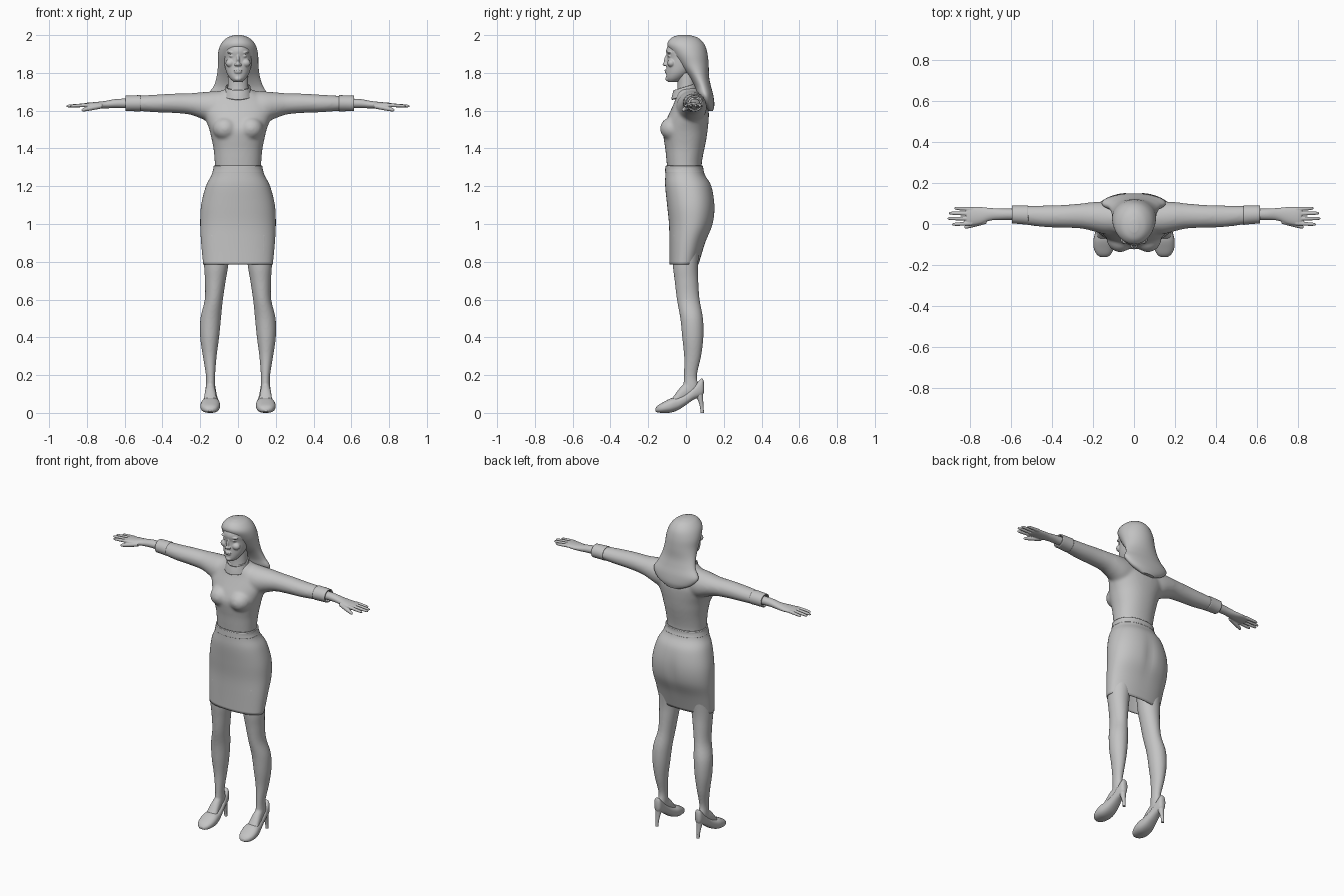
import bpy
import bmesh
import math
from mathutils import Matrix, Vector

cube = bpy.data.objects.get("Cube")
if cube:
    bpy.data.objects.remove(cube, do_unlink=True)

GREY = (0.55, 0.55, 0.55, 1.0)
clay = bpy.data.materials.new("plain_grey")
clay.use_nodes = True
clay.diffuse_color = GREY
clay.node_tree.nodes["Principled BSDF"].inputs["Base Color"].default_value = GREY


def smooth_rings(rings, steps):
    """Pass a Catmull-Rom curve through the cross-section extents."""
    result = []
    last = len(rings) - 1
    for i in range(last):
        before, start = rings[max(i - 1, 0)], rings[i]
        end, after = rings[i + 1], rings[min(i + 2, last)]
        for k in range(steps):
            t = k / steps
            result.append([
                b + t * ((c - a) + t * ((2 * a - 5 * b + 4 * c - d) + t * (3 * (b - c) + d - a))) / 2
                for a, b, c, d in zip(before, start, end, after)])
    result.append(rings[last])
    return result


def loft(bm, axis, rings, side=1, power=2.0, caps=True, count=40, steps=5):
    """Skin rings of (position, low, high, low, high) along an axis.
    Rings of four values are (position, half width, low, high)."""
    full = [r if len(r) == 5 else (r[0], -r[1], r[1], r[2], r[3]) for r in rings]
    loops = []
    for pos, u_low, u_high, v_low, v_high in smooth_rings(full, steps):
        loop = []
        for i in range(count):
            angle = math.tau * i / count
            c, s = math.cos(angle), math.sin(angle)
            u = math.copysign(abs(c) ** (2 / power), c)
            v = math.copysign(abs(s) ** (2 / power), s)
            u = (u_low + u_high) / 2 + u * (u_high - u_low) / 2
            v = (v_low + v_high) / 2 + v * (v_high - v_low) / 2
            x, y, z = {"X": (pos, u, v), "Y": (u, pos, v), "Z": (u, v, pos)}[axis]
            loop.append(bm.verts.new((x * side, y, z)))
        loops.append(loop)
    for low, high in zip(loops, loops[1:]):
        for i in range(count):
            j = (i + 1) % count
            bm.faces.new((low[i], low[j], high[j], high[i]))
    if caps:
        bm.faces.new(loops[0])
        bm.faces.new(loops[-1])


def ellipsoid(bm, centre, radii):
    place = Matrix.Translation(centre) @ Matrix.Diagonal((*radii, 1))
    bmesh.ops.create_uvsphere(bm, u_segments=24, v_segments=16, radius=1, matrix=place)


def finger(bm, start, end, radius, side):
    start, end = Vector(start), Vector(end)
    rings = []
    for t, scale in ((0, 1), (0.5, 0.95), (0.9, 0.75), (1, 0.3)):
        p, r = start.lerp(end, t), radius * scale
        rings.append((p.x, p.y - r, p.y + r, p.z - r, p.z + r))
    loft(bm, "X", rings, side, count=16)


def finish(name, bm, voxel=0, relax=4, thickness=0):
    """Make the object; fuse overlapping forms or give open shells thickness."""
    bmesh.ops.recalc_face_normals(bm, faces=bm.faces)
    mesh = bpy.data.meshes.new(name)
    bm.to_mesh(mesh)
    bm.free()
    mesh.materials.append(clay)
    obj = bpy.data.objects.new(name, mesh)
    bpy.context.collection.objects.link(obj)
    bpy.ops.object.select_all(action="DESELECT")
    obj.select_set(True)
    bpy.context.view_layer.objects.active = obj
    bpy.ops.object.shade_smooth_by_angle(angle=math.radians(50))
    if voxel:
        remesh = obj.modifiers.new("fuse", "REMESH")
        remesh.mode = "VOXEL"
        remesh.voxel_size = voxel
        remesh.use_smooth_shade = True
        soften = obj.modifiers.new("soften", "SMOOTH")
        soften.factor = 0.5
        soften.iterations = relax
    if thickness:
        shell = obj.modifiers.new("shell", "SOLIDIFY")
        shell.thickness = thickness
        shell.offset = -1
    return obj


# Blouse: torso, bust and sleeves fused into one soft surface
bm = bmesh.new()
loft(bm, "Z", [
    (1.2, .12, -.09, .09), (1.3, .122, -.1, .083), (1.35, .125, -.105, .088),
    (1.4, .13, -.11, .098), (1.45, .14, -.118, .108), (1.5, .152, -.122, .115),
    (1.55, .17, -.105, .12), (1.6, .185, -.082, .12), (1.65, .17, -.06, .105),
    (1.69, .11, -.05, .085), (1.72, .06, -.04, .06)], power=2.2)
for side in (1, -1):
    ellipsoid(bm, (side * .068, -.07, 1.505), (.066, .068, .062))
    loft(bm, "X", [
        (.06, -.05, .105, 1.53, 1.708), (.14, -.05, .11, 1.535, 1.702),
        (.2, -.035, .107, 1.56, 1.697), (.26, -.022, .1, 1.58, 1.692),
        (.35, -.018, .093, 1.588, 1.69), (.45, -.014, .09, 1.592, 1.684),
        (.55, 0, .088, 1.6, 1.678), (.59, .008, .085, 1.603, 1.674)], side)
finish("blouse", bm, voxel=.008, relax=12)

# Collar: an open band that sits lower at the throat
bm = bmesh.new()
loft(bm, "Z", [(1.682, .076, -.078, .066), (1.705, .07, -.073, .062),
               (1.728, .066, -.066, .06)], caps=False)
for v in bm.verts:
    v.co.z += v.co.y * .3
finish("collar", bm, thickness=.008)

# Skirt: hollow, open at the hem, with a waistband
SKIRT = [
    (.785, .184, -.088, .066), (.9, .195, -.088, .102), (1.0, .2, -.09, .143),
    (1.1, .195, -.1, .153), (1.2, .17, -.11, .135), (1.26, .14, -.109, .1),
    (1.31, .127, -.106, .088)]
bm = bmesh.new()
loft(bm, "Z", SKIRT, power=2.25, caps=False, count=64)
for v in bm.verts:
    # soft hollow between the seat cheeks
    if v.co.y > 0:
        v.co.y -= .008 * math.exp(-(v.co.x / .03) ** 2 - ((v.co.z - 1.05) / .1) ** 2)
finish("skirt", bm, thickness=.006)
bm = bmesh.new()
loft(bm, "Z", [(1.272, .137, -.111, .097), (1.29, .131, -.11, .092),
               (1.308, .13, -.109, .091)], power=2.25, caps=False)
finish("waistband", bm, thickness=.008)

# Head: skull with features fused on
bm = bmesh.new()
loft(bm, "Z", [
    (1.752, .022, -.095, -.045), (1.77, .042, -.104, -.01), (1.8, .06, -.104, .03),
    (1.84, .071, -.102, .07), (1.88, .075, -.1, .085), (1.92, .076, -.105, .09),
    (1.96, .062, -.085, .075), (1.985, .03, -.05, .04)])
ellipsoid(bm, (0, -.101, 1.864), (.009, .015, .032))
ellipsoid(bm, (0, -.112, 1.846), (.012, .012, .01))
ellipsoid(bm, (0, -.104, 1.813), (.023, .01, .005))
ellipsoid(bm, (0, -.103, 1.803), (.02, .01, .006))
ellipsoid(bm, (0, -.095, 1.769), (.02, .014, .014))
for side in (1, -1):
    ellipsoid(bm, (side * .011, -.106, 1.843), (.008, .009, .007))
    ellipsoid(bm, (side * .034, -.086, 1.908), (.024, .014, .007))
    ellipsoid(bm, (side * .033, -.086, 1.889), (.014, .011, .006))
    ellipsoid(bm, (side * .04, -.077, 1.852), (.026, .022, .022))
finish("head", bm, voxel=.0035, relax=3)

bm = bmesh.new()
loft(bm, "Z", [(1.64, .07, -.05, .07), (1.69, .058, -.048, .06),
               (1.74, .054, -.044, .055), (1.8, .054, -.045, .06)])
finish("neck", bm)

# Hair: cap that frames the face and flares behind the shoulders
bm = bmesh.new()
loft(bm, "Z", [
    (1.597, -.045, .045, .115, .142), (1.63, -.115, .115, .085, .15),
    (1.68, -.158, .155, .06, .145), (1.73, -.128, .132, .045, .132),
    (1.78, -.113, .116, .015, .122), (1.84, -.106, .108, -.035, .12),
    (1.9, -.106, .106, -.075, .114), (1.95, -.092, .092, -.099, .098),
    (1.985, -.06, .06, -.078, .065), (2.0, -.02, .02, -.04, .02)], count=56)
finish("hair", bm)

for label, side, cuff_end in (("left", 1, .615), ("right", -1, .596)):
    # Turned-back cuff
    bm = bmesh.new()
    loft(bm, "X", [(cuff_end - .08, -.004, .091, 1.596, 1.682),
                   (cuff_end - .04, 0, .09, 1.597, 1.681),
                   (cuff_end, .003, .09, 1.597, 1.679)], side, caps=False)
    finish(label + "_cuff", bm, thickness=.008)

    # Forearm, palm and fingers
    bm = bmesh.new()
    loft(bm, "X", [
        (.54, .02, .075, 1.612, 1.665), (.64, .02, .075, 1.614, 1.662),
        (.7, .017, .078, 1.612, 1.652), (.75, .0, .083, 1.612, 1.646),
        (.8, -.006, .082, 1.617, 1.642), (.818, .0, .077, 1.622, 1.637)], side)
    for y, tip_x, tip_y in ((.003, .888, -.002), (.026, .91, .027),
                            (.05, .904, .053), (.073, .876, .077)):
        finger(bm, (.79, y, 1.63), (tip_x, tip_y, 1.624), .0098, side)
    finger(bm, (.72, .014, 1.625), (.828, -.016, 1.603), .013, side)
    finish(label + "_hand", bm, voxel=.003, relax=3)

    # Leg and foot
    bm = bmesh.new()
    loft(bm, "Z", [
        (.95, .03, .182, -.072, .08), (.79, .05, .18, -.07, .064),
        (.7, .065, .175, -.06, .065), (.6, .08, .176, -.048, .072),
        (.5, .09, .199, -.03, .09), (.4, .1, .2, -.02, .092),
        (.3, .113, .186, -.01, .08), (.2, .121, .17, -.011, .058),
        (.14, .12, .17, -.012, .066), (.1, .124, .166, 0, .06)], side)
    loft(bm, "Y", [
        (.06, .125, .165, .09, .15), (.02, .122, .17, .07, .17),
        (-.03, .115, .178, .045, .135), (-.08, .11, .185, .02, .07),
        (-.12, .118, .178, .015, .045)], side)
    finish(label + "_leg", bm, voxel=.006, relax=6)

    # Pump: shoe body and slim heel
    bm = bmesh.new()
    loft(bm, "Y", [
        (.094, .132, .158, .105, .165), (.082, .122, .168, .088, .182),
        (.04, .115, .175, .07, .138), (0, .108, .18, .042, .105),
        (-.04, .1, .189, .016, .086), (-.08, .095, .198, .002, .077),
        (-.12, .1, .196, 0, .057), (-.148, .113, .182, .002, .04),
        (-.162, .132, .162, .008, .024)], side, power=2.4)
    finish(label + "_shoe", bm)
    bm = bmesh.new()
    loft(bm, "Z", [
        (0, .138, .156, .077, .095), (.03, .137, .157, .074, .093),
        (.07, .131, .162, .062, .091), (.12, .123, .167, .03, .091)], side, count=24)
    finish(label + "_heel", bm)
